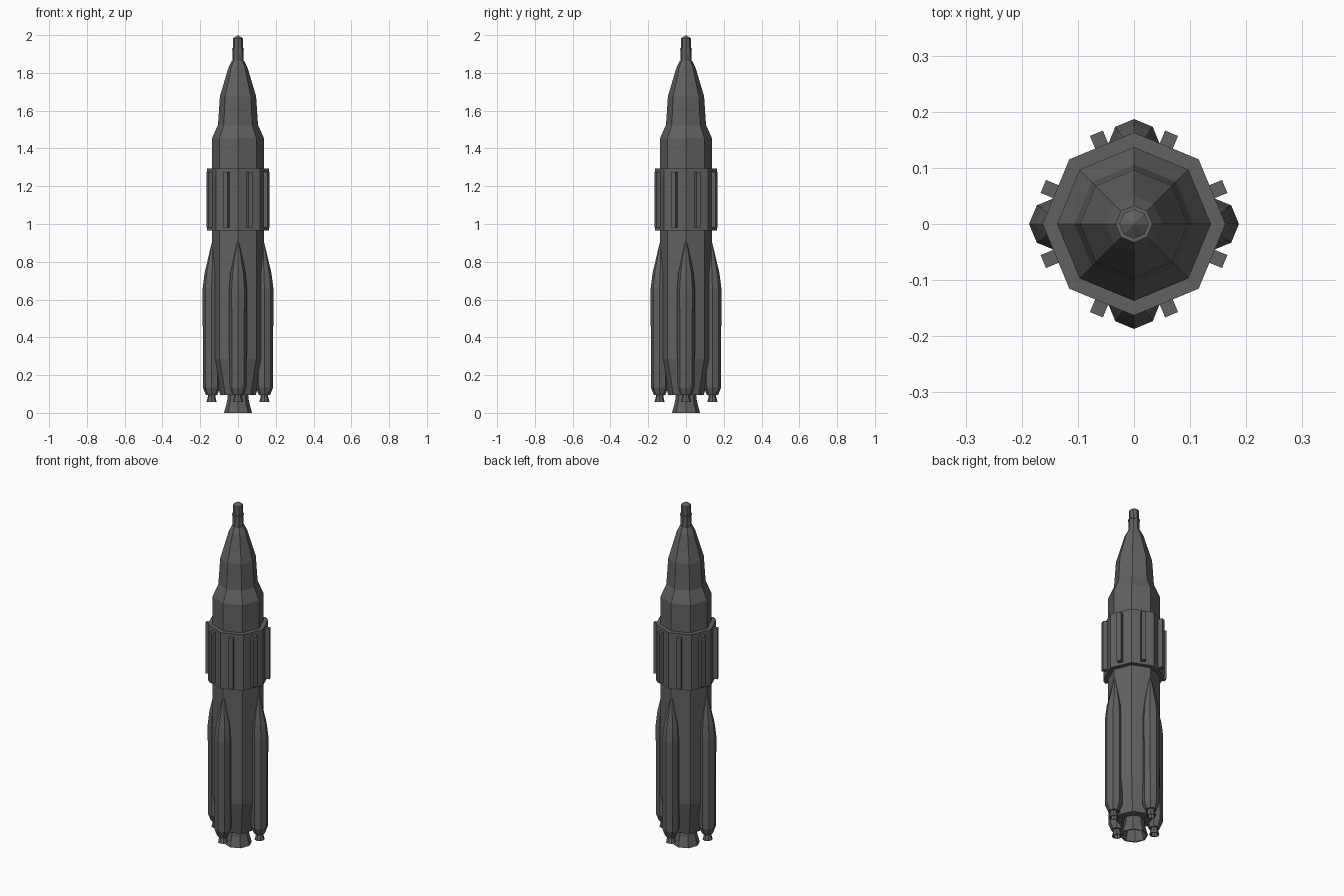
import bpy, bmesh, math
from mathutils import Matrix, Vector

if "Cube" in bpy.data.objects:
    bpy.data.objects.remove(bpy.data.objects["Cube"])

grey = bpy.data.materials.new("dark grey")
grey.diffuse_color = (0.12, 0.12, 0.12, 1)
grey.use_nodes = True
grey.node_tree.nodes["Principled BSDF"].inputs["Base Color"].default_value = grey.diffuse_color


def finish(name, bm):
    bmesh.ops.recalc_face_normals(bm, faces=bm.faces)
    mesh = bpy.data.meshes.new(name)
    bm.to_mesh(mesh)
    bm.free()
    mesh.materials.append(grey)
    obj = bpy.data.objects.new(name, mesh)
    bpy.context.collection.objects.link(obj)
    return obj


def lathe(name, profile, place=Matrix(), sides=8):
    """Revolve (radius, z, x shift) points; radius 0 closes to a point."""
    bm = bmesh.new()
    rings = []
    for p in profile:
        r, z = p[:2]
        dx = p[2] if len(p) > 2 else 0
        n = 1 if r == 0 else sides
        rings.append([bm.verts.new(place @ Vector((
            dx + r * math.cos(2 * math.pi * i / sides),
            r * math.sin(2 * math.pi * i / sides), z))) for i in range(n)])
    for a, b in zip(rings, rings[1:]):
        for i in range(sides):
            j = (i + 1) % sides
            quad = [a[i % len(a)], a[j % len(a)], b[j % len(b)], b[i % len(b)]]
            bm.faces.new(list(dict.fromkeys(quad)))
    return finish(name, bm)


# Core stage, tapered tail and nose fairing
lathe("core_body", [(0, 0.095), (0.095, 0.095), (0.137, 0.285), (0.137, 1.455),
                    (0.106, 1.525), (0.096, 1.675), (0.05, 1.83),
                    (0.033, 1.863), (0, 1.863)])

# Escape tower on the nose
lathe("nose_tower", [(0, 1.86), (0.03, 1.86), (0.03, 1.922), (0.033, 1.922),
                     (0.033, 1.928), (0.026, 1.928), (0.026, 1.983), (0, 2.0)])

# Wide collar
lathe("collar", [(0, 0.965), (0.163, 0.965), (0.163, 1.293), (0, 1.293)])

# Main engine bell, hollow
lathe("main_nozzle", [(0, 0.11), (0.052, 0.11), (0.058, 0.06), (0.074, 0),
                      (0.066, 0), (0.045, 0.085), (0, 0.085)])

# One rib on the middle of each collar face
for k in range(8):
    bm = bmesh.new()
    bmesh.ops.create_cube(bm, size=1, matrix=(
        Matrix.Rotation(math.radians(22.5 + 45 * k), 4, 'Z')
        @ Matrix.Translation((0.16, 0, 1.128))
        @ Matrix.Diagonal((0.03, 0.025, 0.295, 1))))
    finish("collar_rib", bm)

# Four strap-on boosters with hollow bells
for k in range(4):
    place = Matrix.Rotation(math.pi / 2 * k, 4, 'Z') @ Matrix.Translation((0.14, 0, 0))
    lathe("booster", [(0, 0.095), (0.03, 0.095), (0.046, 0.135), (0.047, 0.66),
                      (0.04, 0.74, -0.003), (0, 0.93, -0.008)], place)
    lathe("booster_nozzle", [(0, 0.1), (0.02, 0.1), (0.02, 0.085), (0.027, 0.058),
                             (0.022, 0.058), (0.014, 0.085), (0, 0.085)], place)
